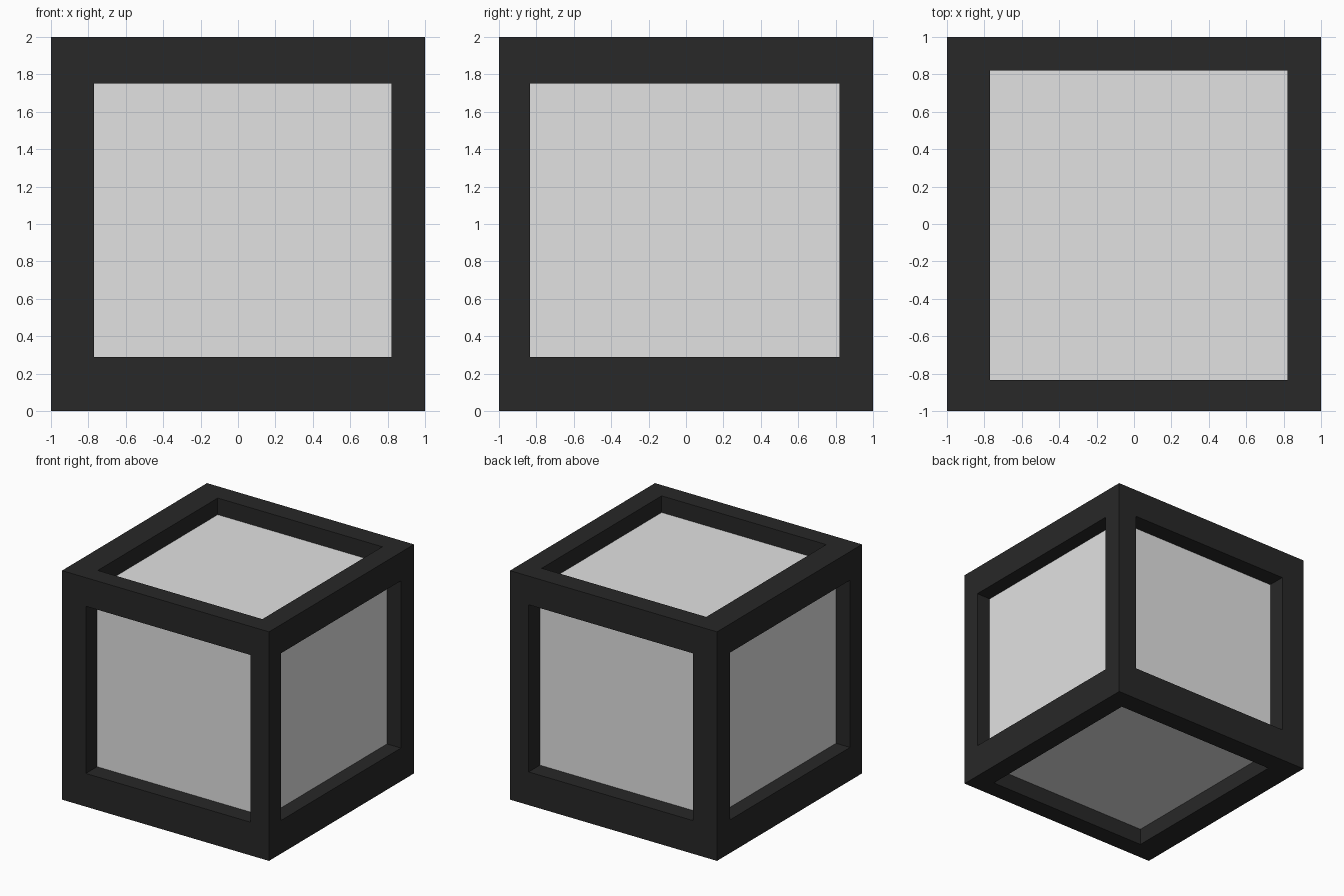
import bpy
import bmesh
from mathutils import Vector

default = bpy.data.objects.get("Cube")
if default:
    bpy.data.objects.remove(default, do_unlink=True)

# Window limits, core limits and outer limits on each axis
WINDOW_LO, WINDOW_HI = Vector((-0.77, -0.835, 0.29)), Vector((0.82, 0.82, 1.75))
CORE_LO, CORE_HI = Vector((-0.865, -0.845, 0.145)), Vector((0.865, 0.845, 1.855))
OUTER_LO, OUTER_HI = Vector((-1, -1, 0)), Vector((1, 1, 2))


def material(name, value):
    mat = bpy.data.materials.new(name)
    mat.use_nodes = True
    colour = (value, value, value, 1)
    mat.diffuse_color = colour
    mat.node_tree.nodes["Principled BSDF"].inputs["Base Color"].default_value = colour
    return mat


def box(lo, hi):
    bm = bmesh.new()
    bmesh.ops.create_cube(bm, size=1)
    for v in bm.verts:
        for axis in range(3):
            v.co[axis] = hi[axis] if v.co[axis] > 0 else lo[axis]
    bm.normal_update()
    return bm


def finish(bm, name, mat):
    mesh = bpy.data.meshes.new(name)
    bm.to_mesh(mesh)
    bm.free()
    mesh.materials.append(mat)
    obj = bpy.data.objects.new(name, mesh)
    bpy.context.collection.objects.link(obj)
    return obj


def fit_to_window(face, axis, depth):
    """Snap a face to the window outline, at the given place on its own axis."""
    centre = (OUTER_LO + OUTER_HI) / 2
    for v in face.verts:
        for a in range(3):
            if a == axis:
                v.co[a] = depth
            else:
                v.co[a] = WINDOW_HI[a] if v.co[a] > centre[a] else WINDOW_LO[a]


# Frame: a box with a window on every side, walled in down to the core
bm = box(OUTER_LO, OUTER_HI)
sides = []
for face in bm.faces:
    axis = max(range(3), key=lambda a: abs(face.normal[a]))
    sides.append((face, axis, face.normal[axis] > 0))
for face, axis, positive in sides:
    rim = (OUTER_HI if positive else OUTER_LO)[axis]
    floor = (CORE_HI if positive else CORE_LO)[axis]
    for depth in (rim, floor):
        bmesh.ops.inset_individual(bm, faces=[face], thickness=0.05)
        fit_to_window(face, axis, depth)
bmesh.ops.delete(bm, geom=[s[0] for s in sides], context="FACES")
finish(bm, "frame", material("near black", 0.021))

# Core: a plain box seen through the windows
finish(box(CORE_LO, CORE_HI), "core", material("light grey", 0.76))
